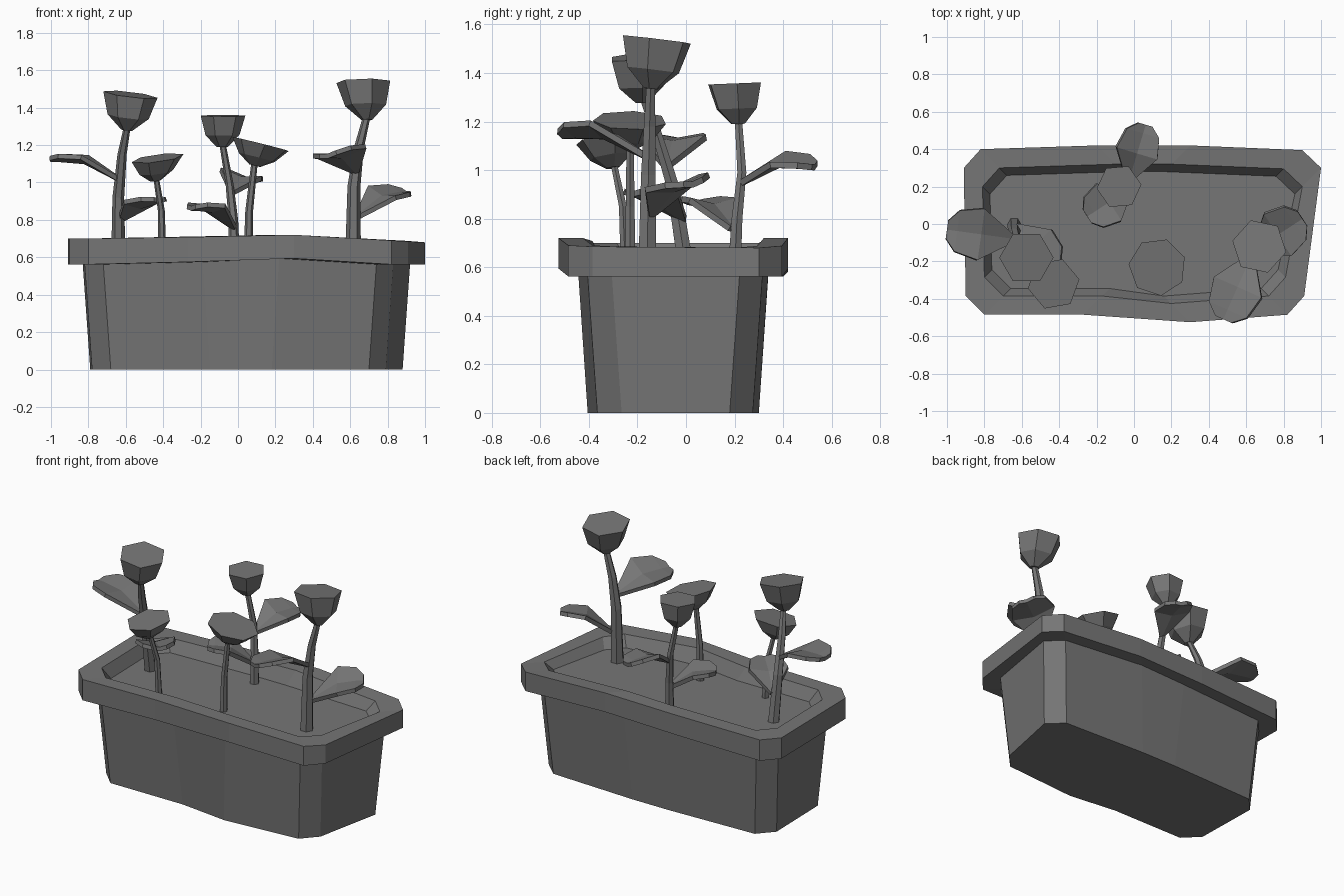
import bpy, bmesh
from math import sin, cos, pi, radians
from mathutils import Vector as V

if "Cube" in bpy.data.objects:
    bpy.data.objects.remove(bpy.data.objects["Cube"])

grey = bpy.data.materials.new("stone_grey")
grey.use_nodes = True
grey.diffuse_color = (0.18, 0.18, 0.18, 1)
grey.node_tree.nodes["Principled BSDF"].inputs["Base Color"].default_value = (0.18, 0.18, 0.18, 1)


def finish(name, bm):
    bmesh.ops.recalc_face_normals(bm, faces=bm.faces)
    mesh = bpy.data.meshes.new(name)
    bm.to_mesh(mesh)
    bm.free()
    mesh.materials.append(grey)
    obj = bpy.data.objects.new(name, mesh)
    bpy.context.collection.objects.link(obj)
    return obj


def loft(name, rings):
    """Skin closed rings of points and cap both ends."""
    bm = bmesh.new()
    loops = [[bm.verts.new(p) for p in ring] for ring in rings]
    n = len(rings[0])
    for a, b in zip(loops, loops[1:]):
        for i in range(n):
            j = (i + 1) % n
            bm.faces.new((a[i], a[j], b[j], b[i]))
    bm.faces.new(loops[0])
    bm.faces.new(loops[-1])
    return finish(name, bm)


def circle(centre, r, sides, phase=0, normal=(0, 0, 1)):
    n = V(normal)
    ring = []
    for k in range(sides):
        a = radians(phase) + 2 * pi * k / sides
        x, y = r * cos(a), r * sin(a)
        ring.append(V(centre) + V((x, y, -(n.x * x + n.y * y) / n.z)))
    return ring


def stem(name, path, r0, r1):
    last = len(path) - 1
    loft(name, [circle(p, r0 + (r1 - r0) * i / last, 6) for i, p in enumerate(path)])


def flower(name, base, rim, r, tilt, sides=6, phase=0, mid=0.76):
    """Faceted cup with a flat tilted top."""
    b, t = V(base), V(rim)
    n = (tilt[0], tilt[1], 1)
    loft(name, [circle(b, 0.03, sides, phase, n),
                circle(b.lerp(t, 0.38), r * mid, sides, phase, n),
                circle(t, r, sides, phase, n)])


def leaf(name, base, tip, width, roll=0.0, arch=0.06):
    """Broad arched blade, creased along its middle."""
    b, t = V(base), V(tip)
    d = t - b
    side = V((d.y, -d.x, 0)).normalized()
    side.z = roll
    bm = bmesh.new()
    rows = []
    for s, w in ((0, 0.12), (0.5, 1), (0.85, 0.8), (1, 0.35)):
        c = b + d * s + V((0, 0, arch * sin(pi * s)))
        off = side * (w * width / 2)
        dip = V((0, 0, 0.025 * w))
        rows.append([bm.verts.new(p) for p in (c - off, c - dip, c + off)])
    for p, q in zip(rows, rows[1:]):
        for i in (0, 1):
            bm.faces.new((p[i], p[i + 1], q[i + 1], q[i]))
    obj = finish(name, bm)
    mod = obj.modifiers.new("thickness", "SOLIDIFY")
    mod.thickness = 0.025
    mod.offset = 0


# Planter: wavy chamfered outline, stepped inwards for each ring
outline = [(-0.91, 0.3), (-0.82, 0.4), (-0.2, 0.42), (0.3, 0.42), (0.9, 0.395), (1, 0.3),
           (0.91, -0.385), (0.82, -0.485), (0.3, -0.525), (-0.27, -0.485), (-0.8, -0.485), (-0.9, -0.385)]
lift = [0, 0, 0.012, 0.02, -0.012, -0.02, -0.015, -0.01, 0.02, 0.008, 0, 0]


def planter_ring(inset, z, wave):
    ring = []
    for (x, y), h in zip(outline, lift):
        sx = 1 if x > 0 else -1
        sy = 1 if y > 0 else -1
        ring.append((x - sx * inset, y - sy * inset, z + wave(h)))
    return ring


flat = lambda h: 0
top_wave = lambda h: h
low_wave = lambda h: max(h, 0) * 1.6
loft("planter", [planter_ring(0.12, 0, flat),
                 planter_ring(0.08, 0.562, low_wave),
                 planter_ring(0, 0.562, low_wave),
                 planter_ring(0, 0.7, top_wave),
                 planter_ring(0.1, 0.7, top_wave),
                 planter_ring(0.14, 0.625, flat)])

# Tall plant at the right end of the model
stem("stem_tall_left", [(-0.64, 0, 0.6), (-0.64, -0.05, 0.92), (-0.62, -0.12, 1.15), (-0.59, -0.18, 1.31)], 0.038, 0.018)
flower("flower_tall_left", (-0.595, -0.18, 1.28), (-0.575, -0.18, 1.47), 0.145, (0.12, -0.1))
leaf("leaf_outer", (-0.64, -0.08, 1.02), (-1.0, -0.03, 1.13), 0.28)
leaf("leaf_inner", (-0.63, -0.01, 0.8), (-0.42, -0.22, 0.91), 0.24, 0, 0.04)

# Small plant beside it
stem("stem_small", [(-0.405, -0.25, 0.6), (-0.41, -0.26, 0.85), (-0.44, -0.3, 1.04)], 0.022, 0.015)
flower("flower_small", (-0.44, -0.3, 1.01), (-0.43, -0.32, 1.13), 0.14, (-0.13, -0.15), 6, 10, 0.66)

# Front middle plant
stem("stem_front", [(0.055, -0.23, 0.6), (0.06, -0.23, 0.85), (0.09, -0.23, 1.12)], 0.025, 0.017)
flower("flower_front", (0.09, -0.23, 1.09), (0.125, -0.23, 1.205), 0.155, (0.25, 0.02), 7, 20, 0.64)

# Back middle plant
stem("stem_back", [(-0.02, 0.2, 0.6), (-0.025, 0.21, 0.8), (-0.045, 0.23, 0.99), (-0.085, 0.215, 1.22)], 0.03, 0.017)
flower("flower_back", (-0.085, 0.215, 1.19), (-0.08, 0.2, 1.357), 0.12, (0.0, -0.04), 6, 5)
leaf("leaf_back_low", (-0.02, 0.19, 0.76), (-0.25, 0.04, 0.87), 0.24)
leaf("leaf_back_high", (-0.03, 0.23, 0.95), (0.06, 0.53, 1.02), 0.23, -0.2)

# Tall plant at the left end of the model
stem("stem_tall_right", [(0.615, -0.16, 0.6), (0.62, -0.155, 0.98), (0.645, -0.15, 1.18), (0.69, -0.145, 1.36)], 0.042, 0.02)
flower("flower_tall_right", (0.69, -0.145, 1.335), (0.67, -0.12, 1.538), 0.147, (-0.02, 0.12), 6, 48)
leaf("leaf_forward", (0.63, -0.17, 1.06), (0.48, -0.51, 1.15), 0.28, -0.2)
leaf("leaf_side", (0.64, -0.14, 0.82), (0.9, 0.03, 0.95), 0.27, -0.2)
